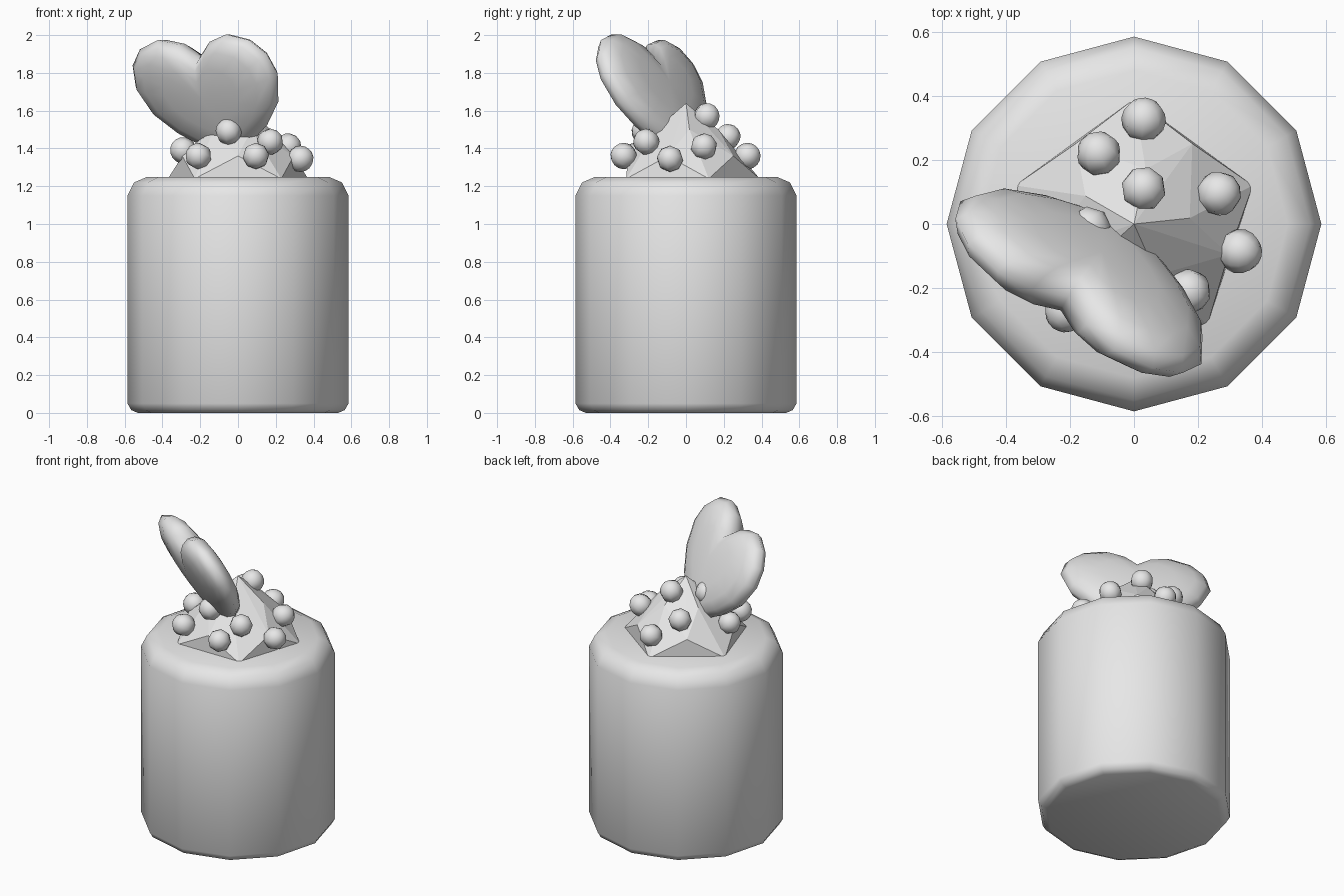
import bpy, bmesh, math
from mathutils import Matrix, Vector

cube = bpy.data.objects.get("Cube")
if cube:
    bpy.data.objects.remove(cube, do_unlink=True)

grey = bpy.data.materials.new("plain_grey")
grey.use_nodes = True
colour = (0.8, 0.8, 0.8, 1)
grey.diffuse_color = colour
grey.node_tree.nodes["Principled BSDF"].inputs["Base Color"].default_value = colour


def finish(name, bm, smooth):
    """Turn a bmesh into a coloured object."""
    bmesh.ops.recalc_face_normals(bm, faces=bm.faces[:])
    for face in bm.faces:
        face.smooth = smooth
    mesh = bpy.data.meshes.new(name)
    bm.to_mesh(mesh)
    bm.free()
    mesh.materials.append(grey)
    obj = bpy.data.objects.new(name, mesh)
    bpy.context.collection.objects.link(obj)
    return obj


def ring(bm, count, radius, z, start=0):
    """Regular polygon of vertices, start angle in degrees."""
    angles = [math.radians(start + 360 * i / count) for i in range(count)]
    return [bm.verts.new((radius * math.cos(a), radius * math.sin(a), z)) for a in angles]


def bridge(bm, lower, upper):
    n = len(lower)
    for i in range(n):
        j = (i + 1) % n
        bm.faces.new((lower[i], lower[j], upper[j], upper[i]))


# Cake body: twelve-sided drum with rounded rims
bm = bmesh.new()
profile = [(0.53, 0), (0.565, 0.015), (0.585, 0.05), (0.585, 1.15), (0.55, 1.22), (0.48, 1.25)]
rings = [ring(bm, 12, r, z) for r, z in profile]
for lower, upper in zip(rings, rings[1:]):
    bridge(bm, lower, upper)
bm.faces.new(rings[0])
bm.faces.new(rings[-1])
finish("cake_body", bm, True)

# Cream peak: twisted five-sided faceted swirl
bm = bmesh.new()
for radius, z, start in [(0.39, 1.24, 18), (0.31, 1.36, 54), (0.175, 1.5, 6)]:
    ring(bm, 5, radius, z, start)
bm.verts.new((0, 0, 1.64))
bmesh.ops.convex_hull(bm, input=bm.verts[:])
finish("cream_peak", bm, False)

# Heart topper: puffed outline, leaning forward
half = [(0, 0.11), (0.1, 0.2), (0.22, 0.235), (0.35, 0.19), (0.43, 0.1),
        (0.455, -0.02), (0.4, -0.18), (0.28, -0.31), (0.12, -0.42), (0, -0.47)]
outline = half + [(-u, v) for u, v in half[-2:0:-1]]
middle = -0.08
bm = bmesh.new()


def heart_ring(scale, depth):
    return [bm.verts.new((u * scale, depth, middle + (v - middle) * scale)) for u, v in outline]


rim = heart_ring(1, 0)
for side in (-1, 1):
    previous = rim
    for scale, depth in [(0.93, 0.045), (0.78, 0.075), (0.5, 0.092), (0.2, 0.098)]:
        current = heart_ring(scale, side * depth)
        bridge(bm, previous, current)
        previous = current
    centre = bm.verts.new((0, side * 0.1, middle))
    for i, vert in enumerate(previous):
        bm.faces.new((vert, previous[(i + 1) % len(previous)], centre))
heart = finish("heart_topper", bm, True)
heart.matrix_world = (Matrix.Translation((-0.172, -0.19, 1.78))
                      @ Matrix.Rotation(math.radians(-32), 4, 'Z')
                      @ Matrix.Rotation(math.radians(27), 4, 'X')
                      @ Matrix.Rotation(math.radians(-4.5), 4, 'Y'))

# Berries scattered over the cream, each pointing outwards
berries = [(0.33, -0.085, 1.345), (0.265, 0.095, 1.41), (0.03, 0.11, 1.57), (0.17, -0.21, 1.435),
           (-0.11, 0.22, 1.46), (0.03, 0.325, 1.36), (-0.14, -0.015, 1.56), (0.095, -0.33, 1.36),
           (-0.21, -0.27, 1.36), (-0.05, -0.22, 1.49), (-0.29, -0.04, 1.39)]
for number, place in enumerate(berries, 1):
    bm = bmesh.new()
    bmesh.ops.create_uvsphere(bm, u_segments=8, v_segments=8, radius=0.07)
    berry = finish(f"berry_{number}", bm, True)
    berry.location = place
    outward = Vector(place) - Vector((0, 0, 1.2))
    berry.rotation_euler = outward.to_track_quat('Z', 'Y').to_euler()
